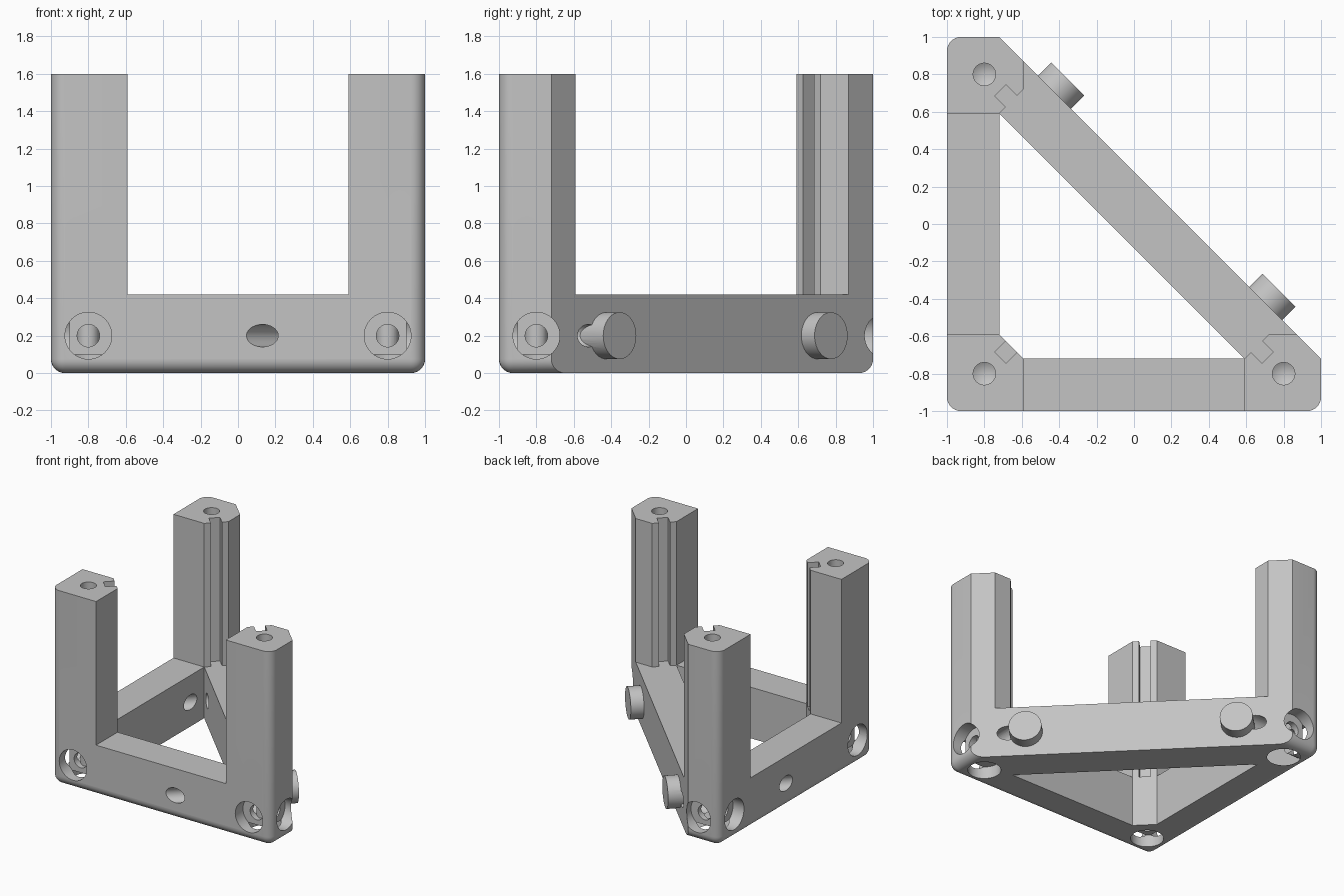
import bpy
import bmesh
from math import cos, sin, tau
from mathutils import Vector

if "Cube" in bpy.data.objects:
    bpy.data.objects.remove(bpy.data.objects["Cube"])

# Main dimensions
POST_TOP, BEAM_TOP = 1.6, 0.42
POST, WALL = 0.59, 0.72        # inner limits of the posts and of the beams
HOLE, BORE, SINK = 0.06, 0.125, 0.1
AXIS, LEVEL = 0.8, 0.2         # screw hole positions
ROUND = 0.075

grey = bpy.data.materials.new("plain grey")
grey.use_nodes = True
grey.diffuse_color = (0.55, 0.55, 0.55, 1)
grey.node_tree.nodes["Principled BSDF"].inputs["Base Color"].default_value = grey.diffuse_color


def make_object(name, bm):
    bmesh.ops.recalc_face_normals(bm, faces=bm.faces)
    mesh = bpy.data.meshes.new(name)
    bm.to_mesh(mesh)
    bm.free()
    obj = bpy.data.objects.new(name, mesh)
    bpy.context.collection.objects.link(obj)
    return obj


def prism(outline, low, high):
    bm = bmesh.new()
    face = bm.faces.new([bm.verts.new((x, y, low)) for x, y in outline])
    top = bmesh.ops.extrude_face_region(bm, geom=[face])["geom"]
    bmesh.ops.translate(bm, vec=(0, 0, high - low),
                        verts=[v for v in top if isinstance(v, bmesh.types.BMVert)])
    return bm


def drill(start, direction, depth, sink=SINK):
    """Turned cutter: a wide counterbore, a narrow shaft and a conical tip."""
    profile = [(HOLE, -0.1), (HOLE, depth)]
    if sink:
        profile = [(BORE, -0.1), (BORE, sink), (HOLE, sink), (HOLE, depth)]
    sides = 40
    bm = bmesh.new()
    rings = [[bm.verts.new((r * cos(tau * i / sides), r * sin(tau * i / sides), z))
              for i in range(sides)] for r, z in profile]
    tip = bm.verts.new((0, 0, depth + 0.035))
    bm.faces.new(rings[0])
    for a, b in zip(rings, rings[1:]):
        for i in range(sides):
            j = (i + 1) % sides
            bm.faces.new((a[i], a[j], b[j], b[i]))
    for i in range(sides):
        bm.faces.new((rings[-1][i], rings[-1][(i + 1) % sides], tip))
    turn = Vector(direction).to_track_quat('Z', 'Y').to_matrix()
    bmesh.ops.transform(bm, matrix=turn.to_4x4(), verts=bm.verts)
    bmesh.ops.translate(bm, vec=start, verts=bm.verts)
    return make_object("drill_cutter", bm)


# Solid body with rounded square-side corners and bottom edges
bm = prism([(-1, -1), (1, -1), (1, -WALL), (-WALL, 1), (-1, 1)], 0, POST_TOP)


def is_rounded(edge):
    a, b = (v.co for v in edge.verts)
    if abs(a.z - b.z) > 0.1:
        return abs(a.x) > 0.99 and abs(a.y) > 0.99
    straight = abs(a.x - b.x) < 0.01 or abs(a.y - b.y) < 0.01
    return straight and a.z < 0.01


bmesh.ops.bevel(bm, geom=[e for e in bm.edges if is_rounded(e)], offset=ROUND,
                segments=8, profile=0.5, affect='EDGES')
body = make_object("corner_frame", bm)
body.data.materials.append(grey)

# Opening inside the triangular base
inner = [(-WALL, -POST), (-POST, -WALL), (POST, -WALL), (-WALL, POST)]
cutters = [make_object("opening_cutter", prism(inner, -0.2, BEAM_TOP + 0.1))]

# Space between the posts, with a key that leaves a slot in each post
key = [(-0.59, -0.72), (-0.625, -0.685), (-0.685, -0.745),
       (-0.745, -0.685), (-0.685, -0.625), (-0.72, -0.59)]
right_key = [(-x, y) for x, y in key]
back_key = [(x, -y) for x, y in reversed(key)]
far = 1.3
space = ([(-POST, -far), (POST, -far)] + right_key
         + [(far, -POST), (far, far), (-POST, far)] + back_key[::-1]
         + [(-far, POST), (-far, -POST)] + key[::-1])
cutters.append(make_object("space_cutter", prism(space, BEAM_TOP, POST_TOP + 0.2)))

# Screw holes meeting in each corner: x, y, from below and from the post top
for sx, sy in [(-1, -1), (1, -1), (-1, 1)]:
    x, y = sx * AXIS, sy * AXIS
    cutters += [
        drill((sx, y, LEVEL), (-sx, 0, 0), 0.75 if sy > 0 else 0.5),
        drill((x, sy, LEVEL), (0, -sy, 0), 0.75 if sx > 0 else 0.5),
        drill((x, y, 0), (0, 0, 1), 0.5),
        drill((x, y, POST_TOP), (0, 0, -1), 0.4, sink=0),
    ]

# Slanted holes through the long beam and the beam behind it
for x, y in [(0.705, -0.425), (-0.425, 0.705)]:
    cutters.append(drill((x, y, LEVEL), (-1, -1, 0), 1.1))

bpy.ops.object.select_all(action='DESELECT')
bpy.context.view_layer.objects.active = body
body.select_set(True)
for cutter in cutters:
    cutter.hide_render = True
    cut = body.modifiers.new("cut", 'BOOLEAN')
    cut.operation = 'DIFFERENCE'
    cut.solver = 'EXACT'
    cut.object = cutter
    bpy.ops.object.modifier_apply(modifier=cut.name)
    bpy.data.objects.remove(cutter)

bpy.ops.object.shade_smooth_by_angle(angle=0.5)
